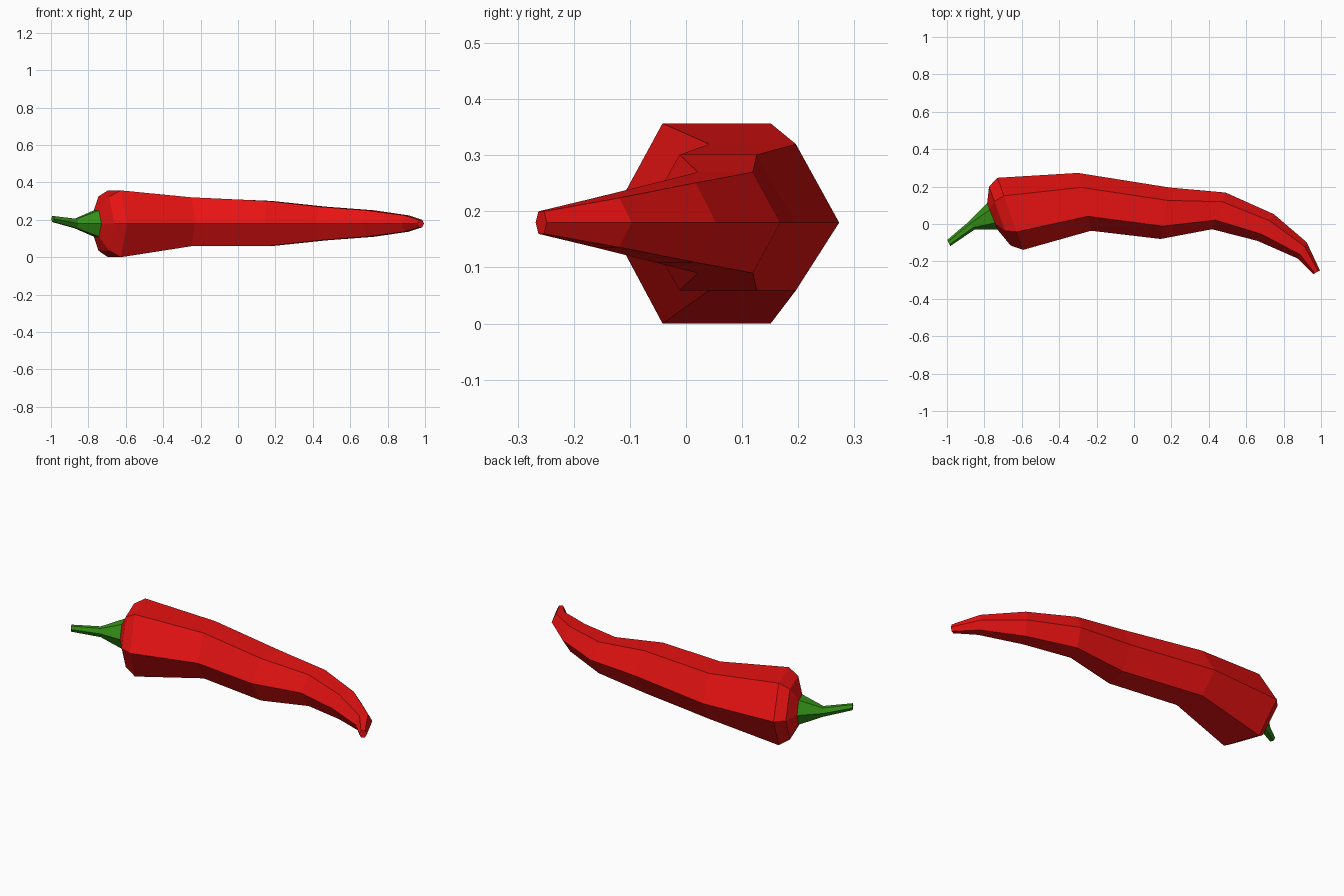
import bpy
from mathutils import Vector

if "Cube" in bpy.data.objects:
    bpy.data.objects.remove(bpy.data.objects["Cube"])


def material(name, rgb):
    m = bpy.data.materials.new(name)
    m.diffuse_color = (*rgb, 1)
    m.use_nodes = True
    m.node_tree.nodes["Principled BSDF"].inputs["Base Color"].default_value = m.diffuse_color
    return m


def hex_tube(name, rings, mat, caps=(True, True)):
    """Loft six-sided rings: (back xy), (front xy), centre z, height up, height down."""
    verts, faces = [], []
    for back, front, z, up, down in rings:
        b, f = Vector((*back, z)), Vector((*front, z))
        for t, h in ((0, 0), (.25, up), (.75, up), (1, 0), (.75, -down), (.25, -down)):
            verts.append(b.lerp(f, t) + Vector((0, 0, h)))
    for r in range(len(rings) - 1):
        for i in range(6):
            a, b = r * 6 + i, r * 6 + (i + 1) % 6
            faces.append((a, a + 6, b + 6, b))
    n = len(verts)
    if caps[0]:
        faces.append(tuple(range(6)))
    if caps[1]:
        faces.append(tuple(range(n - 1, n - 7, -1)))
    me = bpy.data.meshes.new(name)
    me.from_pydata(verts, [], faces)
    me.materials.append(mat)
    ob = bpy.data.objects.new(name, me)
    bpy.context.collection.objects.link(ob)
    return ob


red = material("chili red", (0.8, 0.006, 0.006))
green = material("stem green", (0.035, 0.28, 0.008))

base = ((-.785, .112), (-.73, -.03), .18, .07, .07)  # where stem meets pod

# Curved tapering pod
hex_tube("pepper_pod", [
    base,
    ((-.775, .2), (-.66, -.115), .18, .145, .145),
    ((-.73, .247), (-.592, -.138), .18, .177, .18),
    ((-.30, .273), (-.23, -.036), .18, .14, .121),
    ((.19, .195), (.142, -.08), .18, .121, .121),
    ((.49, .168), (.417, -.028), .18, .09, .09),
    ((.747, .053), (.66, -.09), .18, .071, .071),
    ((.923, -.097), (.876, -.185), .18, .044, .044),
    ((.994, -.248), (.958, -.268), .18, .02, .02),
], red, (False, True))

# Thin bent stem
hex_tube("stem", [
    ((-.998, -.085), (-.982, -.118), .204, .016, .016),
    ((-.882, .014), (-.853, -.03), .18, .025, .025),
    base,
], green, (True, False))

# Make face directions point outwards
import bmesh
for ob in bpy.context.collection.objects:
    bm = bmesh.new()
    bm.from_mesh(ob.data)
    bmesh.ops.recalc_face_normals(bm, faces=bm.faces)
    bm.to_mesh(ob.data)
    bm.free()
